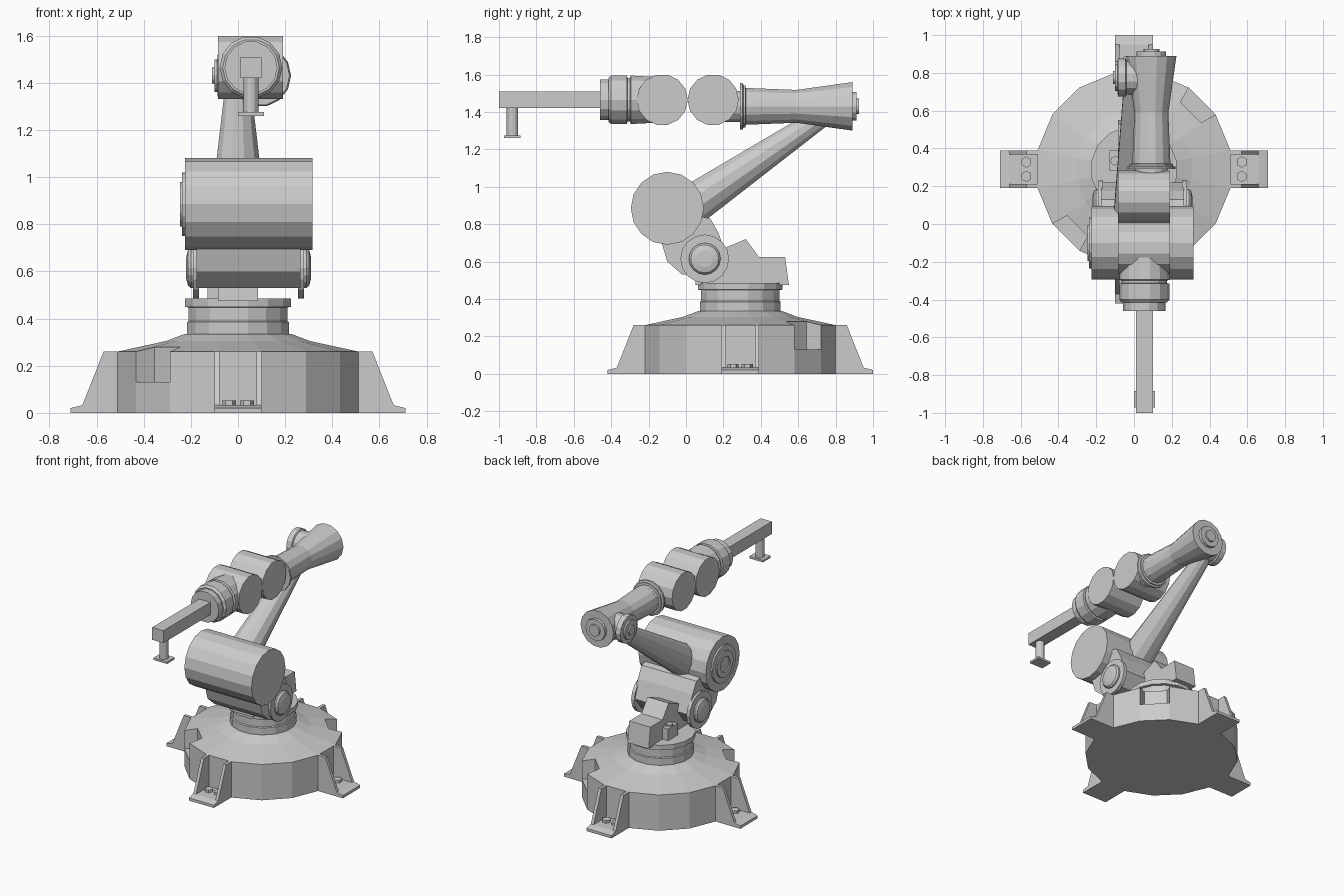
import bpy, bmesh, math
from mathutils import Matrix, Vector

if "Cube" in bpy.data.objects:
    bpy.data.objects.remove(bpy.data.objects["Cube"])

AX = {'x': (1, 2, 0), 'y': (0, 2, 1), 'z': (0, 1, 2)}  # two section axes, then the long axis
CY = 0.29                                             # y of the base centre


def place(axis, a, b, h):
    p = [0, 0, 0]
    i, j, k = AX[axis]
    p[i], p[j], p[k] = a, b, h
    return p


def loft(name, rings):
    """Skin a list of equal-length closed rings and cap both ends."""
    bm = bmesh.new()
    vs = [[bm.verts.new(p) for p in r] for r in rings]
    n = len(vs[0])
    for r, s in zip(vs, vs[1:]):
        for i in range(n):
            bm.faces.new((r[i], r[(i + 1) % n], s[(i + 1) % n], s[i]))
    bm.faces.new(vs[0])
    bm.faces.new(vs[-1])
    bmesh.ops.recalc_face_normals(bm, faces=bm.faces)
    me = bpy.data.meshes.new(name)
    bm.to_mesh(me)
    bm.free()
    ob = bpy.data.objects.new(name, me)
    bpy.context.collection.objects.link(ob)
    return ob


def lathe(name, axis, c, profile, n=16, phase=0.0):
    """Turned part: profile is (radius, position along axis), c is the section centre."""
    ang = [2 * math.pi * (i + phase) / n for i in range(n)]
    return loft(name, [[place(axis, c[0] + r * math.cos(t), c[1] + r * math.sin(t), h)
                        for t in ang] for r, h in profile])


def prism(name, axis, pts, h0, h1):
    return loft(name, [[place(axis, a, b, h) for a, b in pts] for h in (h0, h1)])


def box(name, x, y, z):
    return prism(name, 'z', [(x[0], y[0]), (x[1], y[0]), (x[1], y[1]), (x[0], y[1])], *z)


# Base drum with two notches cut in opposite facets
base = lathe("base_drum", 'z', (0, CY),
             [(.52, 0), (.52, .26), (.31, .305), (.23, .335)], 16, .5)
for k in (45, 225):
    cut = prism("notch_cutter", 'z', [(.425, -.077), (.53, -.107), (.53, .107), (.425, .077)], .13, .4)
    cut.matrix_world = Matrix.Translation((0, CY, 0)) @ Matrix.Rotation(math.radians(k), 4, 'Z')
    cut.hide_render = True
    cut.hide_viewport = True
    m = base.modifiers.new("notch", 'BOOLEAN')
    m.operation, m.object, m.solver = 'DIFFERENCE', cut, 'EXACT'

# Four bolted feet
for k in range(4):
    parts = [prism("foot_plate", 'y', [(.45, 0), (.71, 0), (.71, .02), (.66, .033), (.45, .033)], -.1, .1)]
    for s in (-1, 1):
        parts.append(prism("foot_rib", 'y', [(.45, .01), (.66, .033), (.57, .26), (.45, .26)],
                           s * .078, s * .1))
        parts.append(lathe("foot_bolt", 'z', (.57, s * .038), [(.03, .03), (.03, .052)], 6, .5))
    for p in parts:
        p.matrix_world = Matrix.Translation((0, CY, 0)) @ Matrix.Rotation(k * math.pi / 2, 4, 'Z')

# Turntable neck
lathe("turntable", 'z', (0, CY),
      [(.22, .32), (.22, .385), (.213, .39), (.213, .447), (.23, .45), (.23, .485)], 16, .5)

# Pedestal and connector block
prism("pedestal", 'x', [(.05, .475), (.55, .475), (.53, .625), (.39, .625), (.32, .72),
                        (.2, .67), (.06, .6)], -.085, .085)
box("connector_block", (-.13, -.07), (.28, .39), (.48, .57))
lathe("connector_plug", 'z', (-.1, .335), [(.025, .57), (.025, .582)], 8)

# Shoulder link, with pivot discs and domed caps both sides
prism("shoulder_link", 'x', [(-.13, .70), (-.10, .60), (-.02, .53), (.15, .53), (.22, .62),
                             (.175, .75), (.13, .83), (-.1, .88)], -.175, .265)
for s in (-1, 1):
    X = lambda d: .045 + s * d
    lathe("pivot_disc", 'x', (.10, .615), [(.13, X(.21)), (.13, X(.235))])
    lathe("pivot_cap", 'x', (.10, .615), [(.085, X(.23)), (.085, X(.245)), (.075, X(.257)), (.045, X(.265))])

# Large shoulder drum and its stepped end plate
lathe("shoulder_drum", 'x', (-.10, .885), [(.195, -.225), (.195, .315)])
lathe("shoulder_end_plate", 'x', (-.10, .885),
      [(.135, -.22), (.135, -.237), (.095, -.237), (.095, -.246), (.055, -.246), (.055, -.238)])

# Tapered upper arm
a, b = Vector((0, 0, .88)), Vector((0, .78, 1.41))
arm = lathe("upper_arm", 'z', (0, 0), [(.115, 0), (.052, (b - a).length)], 12, .5)
arm.matrix_world = Matrix.Translation(a) @ Vector((0, 0, 1)).rotation_difference(b - a).to_matrix().to_4x4()

# Elbow joint
lathe("elbow_joint", 'x', (.775, 1.43),
      [(.09, .05), (.09, -.04), (.1, -.045), (.1, -.085), (.07, -.088), (.07, -.1), (.035, -.1), (.035, -.11)], 14)

# Forearm with flared rear and front flange
F = (.092, 1.43)
lathe("forearm", 'y', F, [(.1, .34), (.09, .59), (.133, .89)], 14)
lathe("forearm_rear_cap", 'y', F, [(.078, .88), (.078, .912), (.042, .912), (.042, .926)], 14)
lathe("forearm_flange", 'y', F, [(.085, .2), (.085, .29), (.127, .29), (.127, .303), (.115, .308),
                                 (.115, .318), (.1, .32), (.1, .345)], 14)

# Twin wrist drums
for y in (.145, -.127):
    lathe("wrist_drum", 'x', (y, 1.465), [(.137, -.085), (.137, .19)], 14)

# Wrist rotor and mounting flange
W = (.055, 1.465)
lathe("wrist_rotor", 'y', W, [(.125, -.15), (.133, -.295), (.12, -.3), (.12, -.313), (.133, -.316),
                              (.133, -.4), (.12, -.415), (.112, -.415), (.112, -.46)], 14)

# Tool bar, post and foot plate
box("tool_bar", (.01, .10), (-1, -.45), (1.42, 1.51))
lathe("tool_post", 'z', (.055, -.928), [(.031, 1.27), (.031, 1.43)], 12)
box("tool_plate", (0, .11), (-.972, -.884), (1.26, 1.275))
